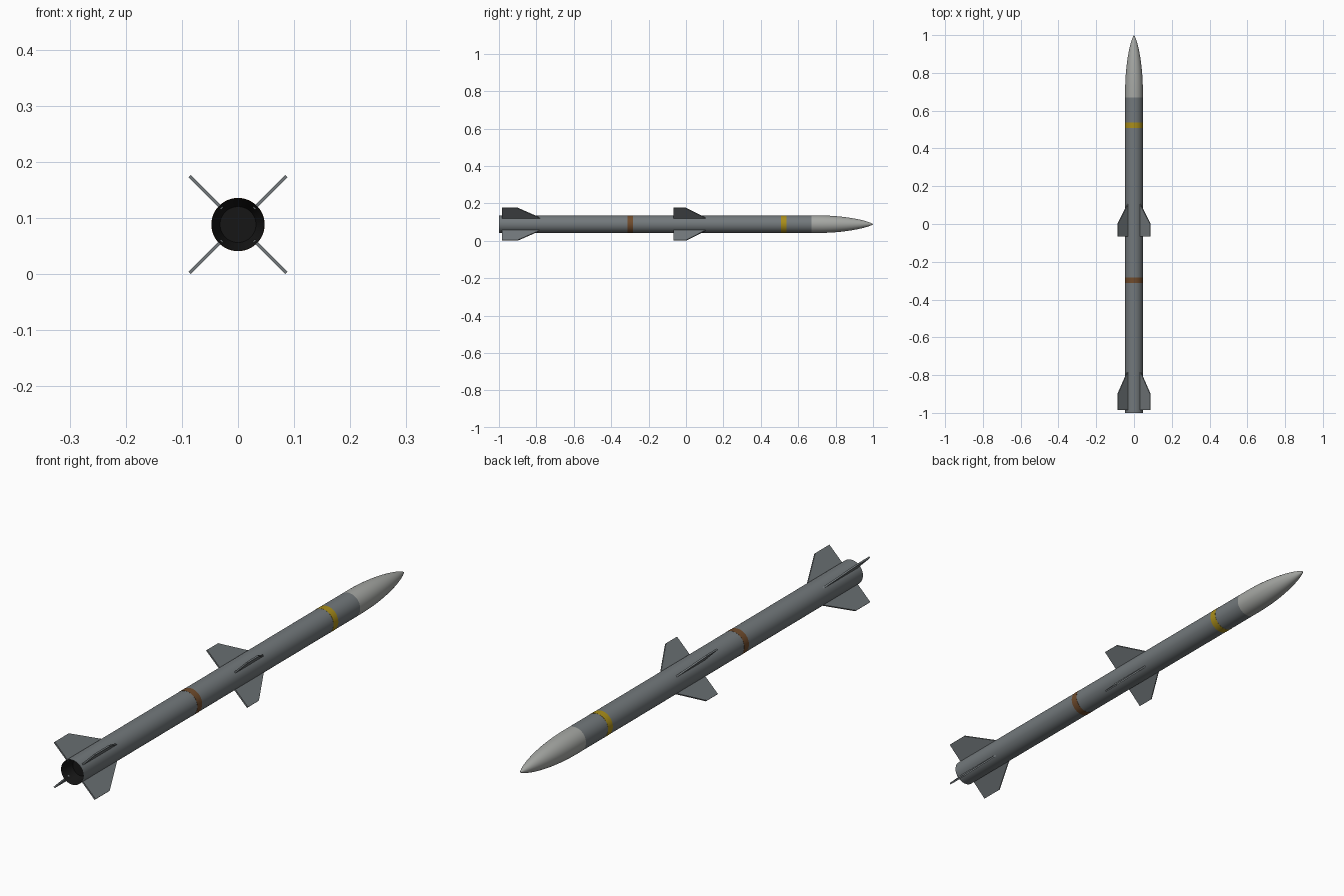
import bpy, bmesh, math
from mathutils import Matrix, Vector

if "Cube" in bpy.data.objects:
    bpy.data.objects.remove(bpy.data.objects["Cube"])

ZC = 0.0885   # height of the long axis
R = 0.047     # body radius
SIDES = 48


def material(name, rgb):
    m = bpy.data.materials.new(name)
    m.diffuse_color = (*rgb, 1)
    m.use_nodes = True
    m.node_tree.nodes["Principled BSDF"].inputs["Base Color"].default_value = m.diffuse_color
    return m


grey = material("body_grey", (0.17, 0.19, 0.20))
pale = material("nose_pale_grey", (0.38, 0.39, 0.37))
yellow = material("band_yellow", (0.40, 0.27, 0.01))
brown = material("band_brown", (0.16, 0.07, 0.025))
black = material("nozzle_black", (0.008, 0.008, 0.008))


def finish(name, bm, mat, recalc=True):
    if recalc:
        bmesh.ops.recalc_face_normals(bm, faces=bm.faces)
    me = bpy.data.meshes.new(name)
    bm.to_mesh(me)
    bm.free()
    ob = bpy.data.objects.new(name, me)
    ob.location.z = ZC
    bpy.context.collection.objects.link(ob)
    me.materials.append(mat)
    bpy.ops.object.select_all(action='DESELECT')
    ob.select_set(True)
    bpy.context.view_layer.objects.active = ob
    bpy.ops.object.shade_smooth_by_angle(angle=math.radians(30))
    return ob


def lathe(name, profile, mat):
    """Revolve (y, radius) points, ordered tail to nose, about the long axis."""
    bm = bmesh.new()
    verts = [bm.verts.new((r, y, 0)) for y, r in profile]
    edges = [bm.edges.new(p) for p in zip(verts, verts[1:])]
    bmesh.ops.spin(bm, geom=verts + edges, cent=(0, 0, 0), axis=(0, 1, 0),
                   angle=2 * math.pi, steps=SIDES, use_merge=True)
    bmesh.ops.remove_doubles(bm, verts=bm.verts, dist=1e-5)
    # outward normals for a surface running toward +y
    bm.normal_update()
    f = max(bm.faces, key=lambda f: f.calc_center_median().xz.length)
    c = f.calc_center_median()
    if f.normal.dot(Vector((c.x, 0, c.z))) < 0:
        bmesh.ops.reverse_faces(bm, faces=bm.faces)
    return finish(name, bm, mat, recalc=False)


# Body tube
lathe("body_tube", [(-1.0, R), (0.67, R)], grey)

# Nose cone: short straight collar, then a rounded ogive
nose = [(0.67, R)]
for i in range(15):
    t = i / 14
    nose.append((0.70 + 0.30 * math.sin(t * math.pi / 2),
                 R * (1 - math.sin(t * math.pi / 2) ** 2) ** 0.75))
nose[-1] = (1.0, 0.0)
lathe("nose_cone", nose, pale)

# Painted bands
for name, y, mat in (("yellow_band", 0.523, yellow), ("brown_band", -0.298, brown)):
    h = 0.014
    lathe(name, [(y - h, R), (y - h, R + 0.0005), (y + h, R + 0.0005), (y + h, R)], mat)

# Recessed exhaust nozzle
lathe("exhaust_nozzle", [(-0.95, 0.0), (-0.95, 0.032), (-1.0, R)][::-1], black)
noz = bpy.data.objects["exhaust_nozzle"].data
noz.flip_normals()


def fin_set(name, outline, thick):
    """Four fins in an X from one (y, radial) outline."""
    for k in range(4):
        bm = bmesh.new()
        rings = [[bm.verts.new((r, y, s * thick / 2)) for y, r in outline] for s in (-1, 1)]
        for ring in rings:
            bm.faces.new(ring)
        n = len(outline)
        for i in range(n):
            j = (i + 1) % n
            bm.faces.new((rings[0][i], rings[0][j], rings[1][j], rings[1][i]))
        bmesh.ops.rotate(bm, verts=bm.verts, cent=(0, 0, 0),
                         matrix=Matrix.Rotation(math.radians(45 + 90 * k), 3, 'Y'))
        finish(f"{name}_{k + 1}", bm, grey)


TIP = 0.122
fin_set("mid_wing", [(-0.066, 0.040), (0.115, 0.040), (0.0, TIP), (-0.066, TIP)], 0.006)
fin_set("tail_fin", [(-0.985, 0.040), (-0.768, 0.040), (-0.90, TIP), (-0.985, TIP)], 0.006)
